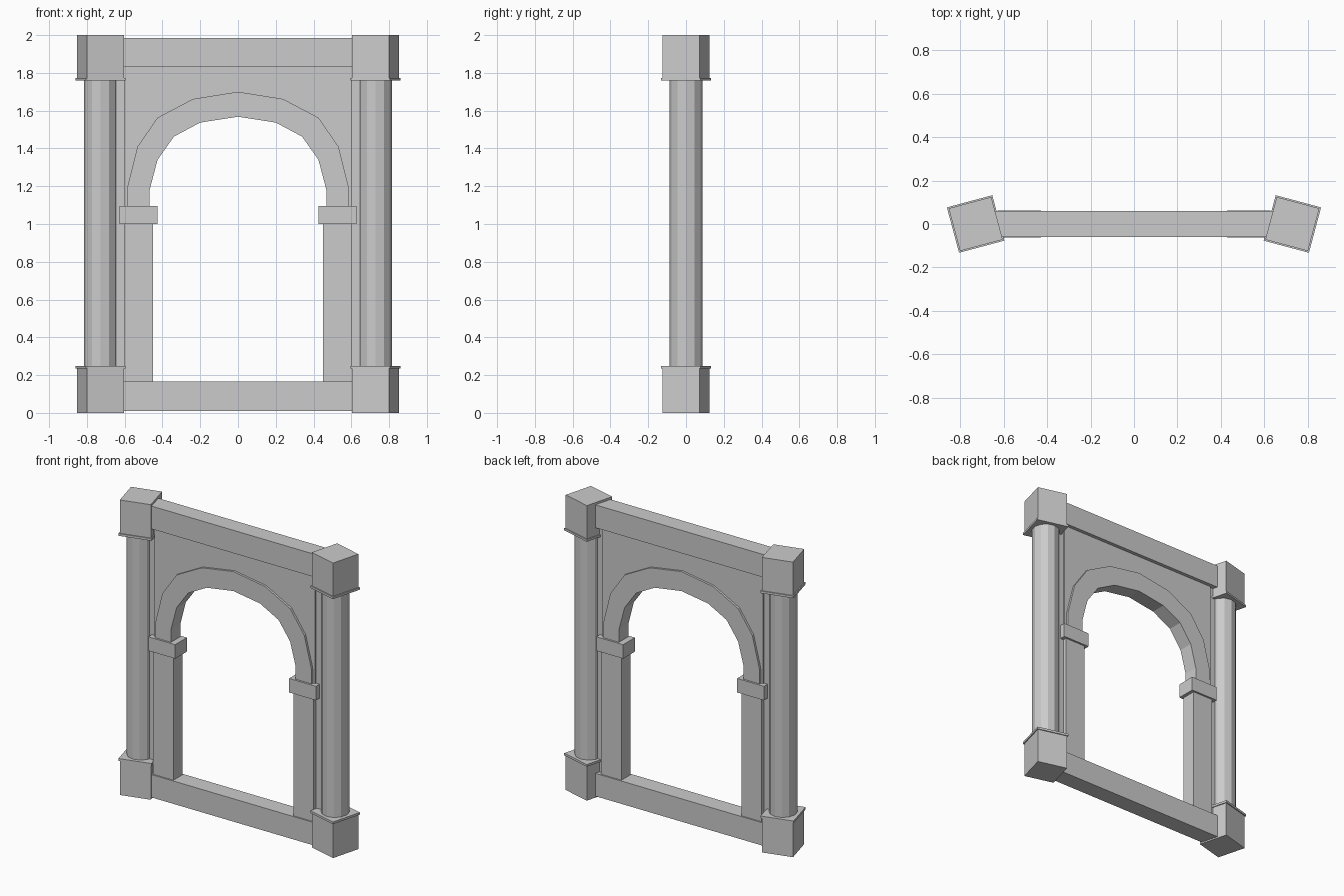
import bpy, bmesh
from math import radians
from mathutils import Matrix

if "Cube" in bpy.data.objects:
    bpy.data.objects.remove(bpy.data.objects["Cube"])


def finish(name, bm):
    bmesh.ops.recalc_face_normals(bm, faces=bm.faces)
    mesh = bpy.data.meshes.new(name)
    bm.to_mesh(mesh)
    bm.free()
    obj = bpy.data.objects.new(name, mesh)
    bpy.context.collection.objects.link(obj)
    return obj


def box(name, x0, x1, depth, z0, z1, turn=0):
    bm = bmesh.new()
    bmesh.ops.create_cube(bm, size=1)
    place = (Matrix.Translation(((x0 + x1) / 2, 0, (z0 + z1) / 2))
             @ Matrix.Rotation(radians(turn), 4, 'Z')
             @ Matrix.Diagonal((x1 - x0, depth, z1 - z0, 1)))
    bmesh.ops.transform(bm, matrix=place, verts=bm.verts)
    return finish(name, bm)


def plate(name, outline, depth):
    # closed x/z outline extruded symmetrically in y
    bm = bmesh.new()
    face = bm.faces.new([bm.verts.new((x, -depth / 2, z)) for x, z in outline])
    new = bmesh.ops.extrude_face_region(bm, geom=[face])["geom"]
    verts = [v for v in new if isinstance(v, bmesh.types.BMVert)]
    bmesh.ops.translate(bm, verts=verts, vec=(0, depth, 0))
    bmesh.ops.triangulate(bm, faces=[f for f in bm.faces if len(f.verts) > 4])
    return finish(name, bm)


def mirrored(half):
    # left half ends at the crown, right half is its reflection
    return half + [(-x, z) for x, z in reversed(half[:-1])]


outer = mirrored([(-.588, 1.09), (-.585, 1.198), (-.532, 1.41),
                  (-.426, 1.563), (-.238, 1.662), (0, 1.70)])
inner = mirrored([(-.468, 1.09), (-.468, 1.18), (-.426, 1.34),
                  (-.339, 1.463), (-.20, 1.537), (0, 1.568)])
middle = [((a + c) / 2, (b + d) / 2) for (a, b), (c, d) in zip(outer, inner)]

# Arch ring, with the thinner wall above it
plate("arch_ring", outer + inner[::-1], 0.10)
plate("spandrel_wall", middle + [(.603, 1.09), (.603, 1.84), (-.603, 1.84), (-.603, 1.09)], 0.07)

# Crossbars at top and bottom
box("lintel", -.64, .64, 0.118, 1.83, 1.985)
box("sill", -.64, .64, 0.118, 0.01, 0.165)

for side, s in (("left", -1), ("right", 1)):
    cx = s * 0.728

    def centred(name, width, z0, z1):
        box(f"{name}_{side}", cx - width / 2, cx + width / 2, width, z0, z1, -15 * s)

    def span(name, a, b, depth, z0, z1):
        box(f"{name}_{side}", min(s * a, s * b), max(s * a, s * b), depth, z0, z1)

    # Turned corner blocks with thin lips
    centred("base_block", 0.203, 0, 0.236)
    centred("base_lip", 0.216, 0.234, 0.249)
    centred("capital_block", 0.203, 1.772, 2.0)
    centred("capital_lip", 0.216, 1.759, 1.774)

    # Jamb, impost and narrow strip closing the gap to the column
    span("jamb", 0.45, 0.603, 0.10, 0.16, 1.01)
    span("impost", 0.427, 0.628, 0.126, 1.0, 1.095)
    span("side_strip", 0.59, 0.67, 0.05, 0.16, 1.84)

    # Twelve-sided column
    bm = bmesh.new()
    bmesh.ops.create_cone(bm, cap_ends=True, segments=12, radius1=0.088,
                          radius2=0.088, depth=1.53,
                          matrix=Matrix.Translation((cx, 0, 1.004)))
    finish(f"column_{side}", bm)
